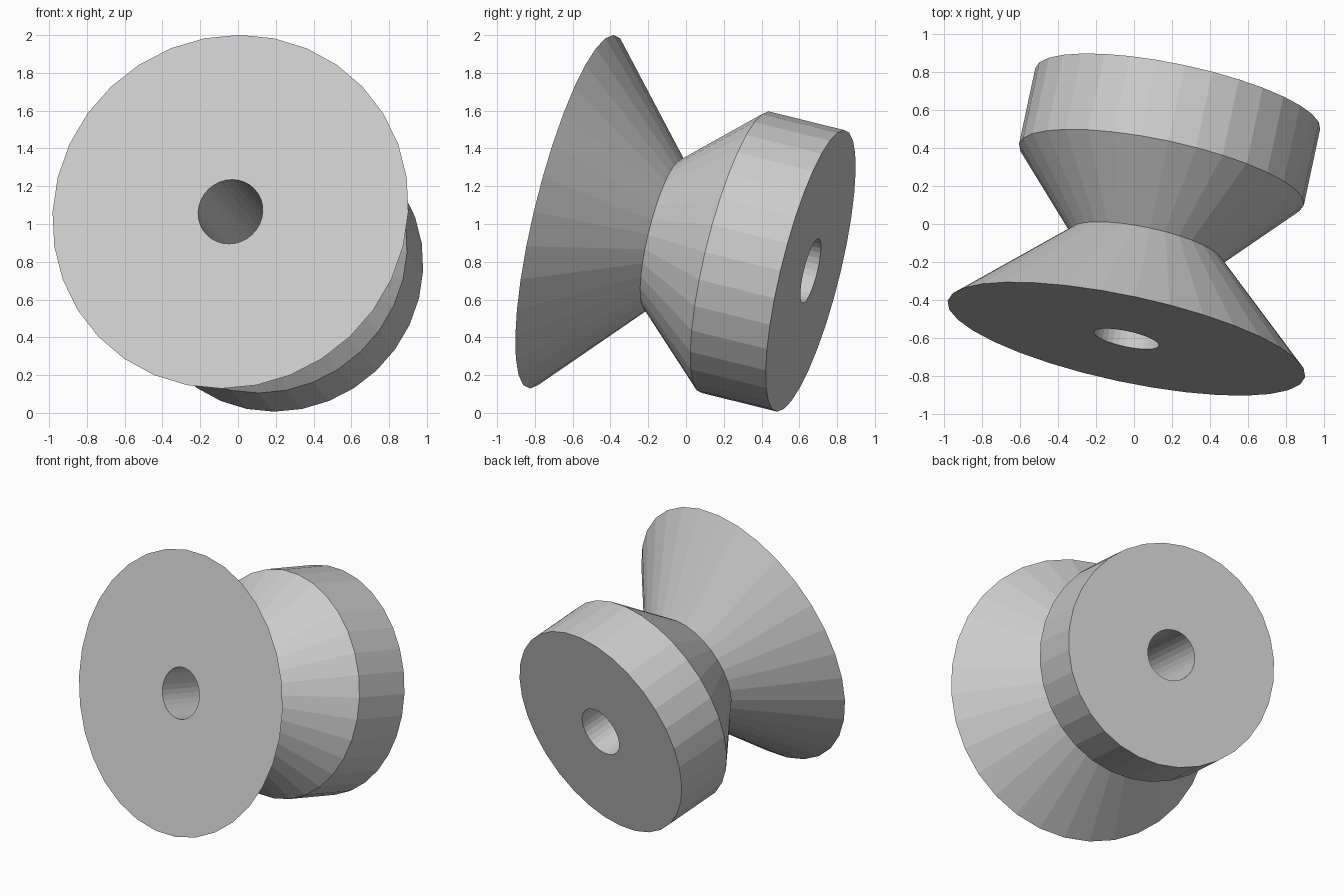
import bpy, bmesh, math
from mathutils import Vector

if "Cube" in bpy.data.objects:
    bpy.data.objects.remove(bpy.data.objects["Cube"])

SIDES = 32
START = Vector((-0.04, -0.605, 1.065))   # centre of the wide front face
END = Vector((0.23, 0.66, 0.752))        # centre of the back face
axis = END - START
length = axis.length

# closed profile (radius, distance along axis): flared cone, waist, cone, drum, bore
profile = [(0.175, 0), (0.963, 0), (0.41, 0.515),
           (0.767, length - 0.42), (0.767, length), (0.175, length)]

bm = bmesh.new()
rings = []
for r, t in profile:
    rings.append([bm.verts.new((r * math.cos(2 * math.pi * i / SIDES),
                                r * math.sin(2 * math.pi * i / SIDES), t))
                  for i in range(SIDES)])
for k, a in enumerate(rings):
    b = rings[(k + 1) % len(rings)]
    for i in range(SIDES):
        j = (i + 1) % SIDES
        bm.faces.new((a[i], a[j], b[j], b[i]))
bmesh.ops.recalc_face_normals(bm, faces=bm.faces)

# tilted spool placed along its axis
mesh = bpy.data.meshes.new("bored_spool")
bm.to_mesh(mesh)
bm.free()
spool = bpy.data.objects.new("bored_spool", mesh)
spool.rotation_mode = 'QUATERNION'
spool.rotation_quaternion = axis.to_track_quat('Z', 'Y')
spool.location = START
bpy.context.collection.objects.link(spool)
